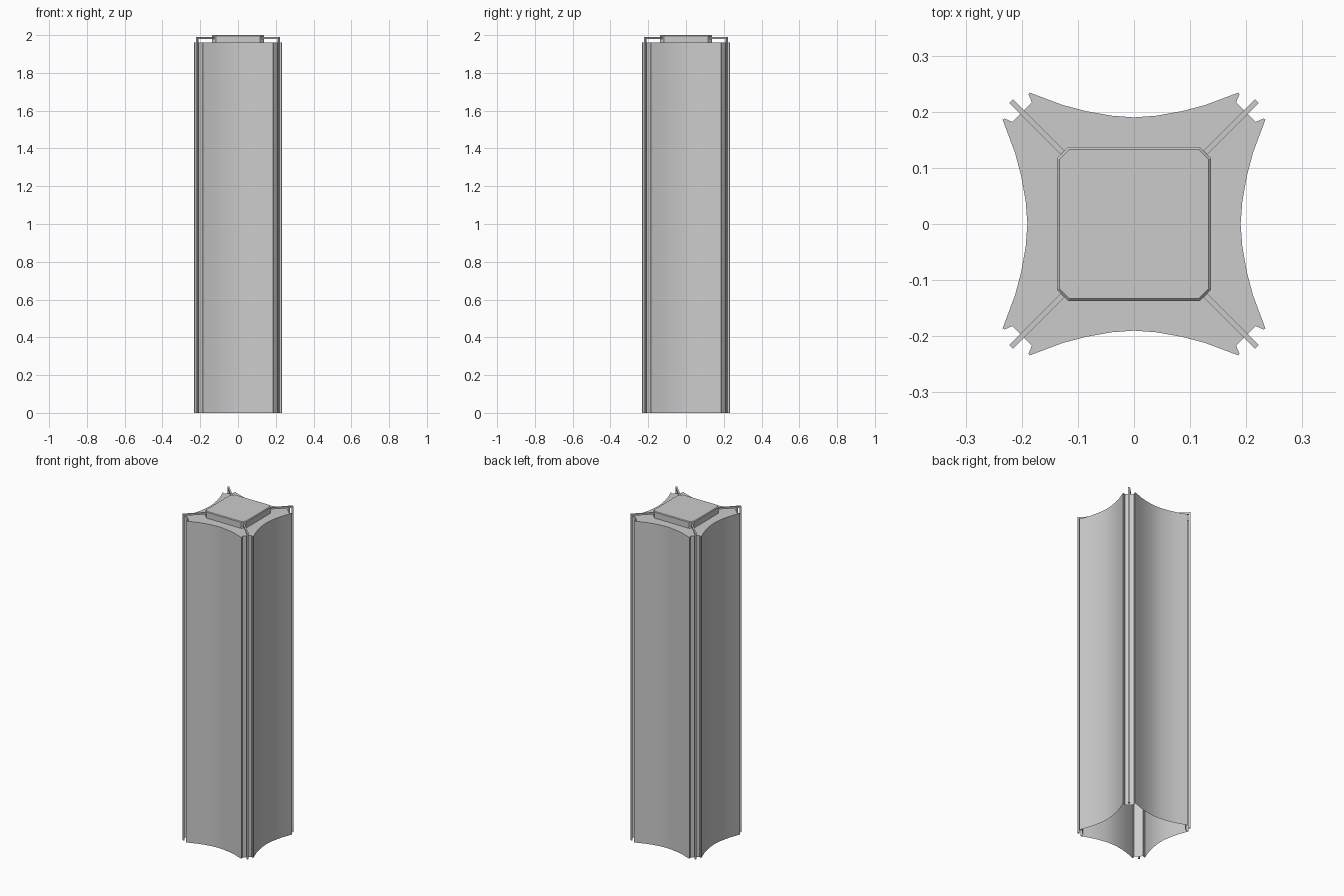
import bpy, bmesh, math
from mathutils import Matrix

cube = bpy.data.objects.get("Cube")
if cube:
    bpy.data.objects.remove(cube)

grey = bpy.data.materials.new("plain_grey")
grey.use_nodes = True
colour = (0.6, 0.6, 0.6, 1)
grey.diffuse_color = colour
grey.node_tree.nodes["Principled BSDF"].inputs["Base Color"].default_value = colour

BODY_TOP = 1.96


def finish(bm, name, smooth=False):
    mesh = bpy.data.meshes.new(name)
    bmesh.ops.recalc_face_normals(bm, faces=bm.faces)
    bm.to_mesh(mesh)
    bm.free()
    obj = bpy.data.objects.new(name, mesh)
    bpy.context.collection.objects.link(obj)
    mesh.materials.append(grey)
    if smooth:
        bpy.ops.object.select_all(action="DESELECT")
        obj.select_set(True)
        bpy.context.view_layer.objects.active = obj
        bpy.ops.object.shade_smooth_by_angle(angle=math.radians(30))
    return obj


def four_way(points):
    """Repeat an outline around the vertical axis in quarter turns."""
    ring = []
    for _ in range(4):
        ring += points
        points = [(-y, x) for x, y in points]
    return ring


def box(bm, size, centre, turn):
    place = turn @ Matrix.Translation(centre) @ Matrix.Diagonal((*size, 1))
    bmesh.ops.create_cube(bm, size=1, matrix=place)


# Concave shell with lipped corners, closed on top and open below
half = [(0.19, 0), (0.193, 0.04), (0.201, 0.085), (0.212, 0.127),
        (0.233, 0.183), (0.234, 0.186), (0.231, 0.188), (0.217, 0.182)]
quarter = half + [(y, x) for x, y in reversed(half[1:])]
bm = bmesh.new()
low = [bm.verts.new((x, y, 0)) for x, y in four_way(quarter)]
high = [bm.verts.new((v.co.x, v.co.y, BODY_TOP)) for v in low]
for i in range(len(low)):
    j = (i + 1) % len(low)
    bm.faces.new((low[i], low[j], high[j], high[i]))
bm.faces.new(high)
finish(bm, "column_shell", smooth=True)

# Cap block with chamfered corners and a small bevel around its top
bm = bmesh.new()
ring = four_way([(0.137, -0.117), (0.137, 0.117)])
base = bm.faces.new([bm.verts.new((x, y, BODY_TOP)) for x, y in ring])
up = bmesh.ops.extrude_face_region(bm, geom=[base], use_keep_orig=True)
bmesh.ops.translate(bm, vec=(0, 0, 0.04),
                    verts=[g for g in up["geom"] if isinstance(g, bmesh.types.BMVert)])
rim = [e for e in bm.edges if all(v.co.z > 1.99 for v in e.verts)]
bmesh.ops.bevel(bm, geom=rim, offset=0.004, segments=1, affect="EDGES")
finish(bm, "top_cap")

# Thin corner rods: an arm out of the cap, then a drop down the groove
for k, name in enumerate(("back_left", "back_right", "front_right", "front_left")):
    turn = Matrix.Rotation(math.radians(45 + 90 * k), 4, "Z")
    bm = bmesh.new()
    box(bm, (0.135, 0.01, 0.01), (0.2425, 0, 1.984), turn)
    box(bm, (0.01, 0.01, 1.979), (0.305, 0, 0.9895), turn)
    finish(bm, name + "_rod")
